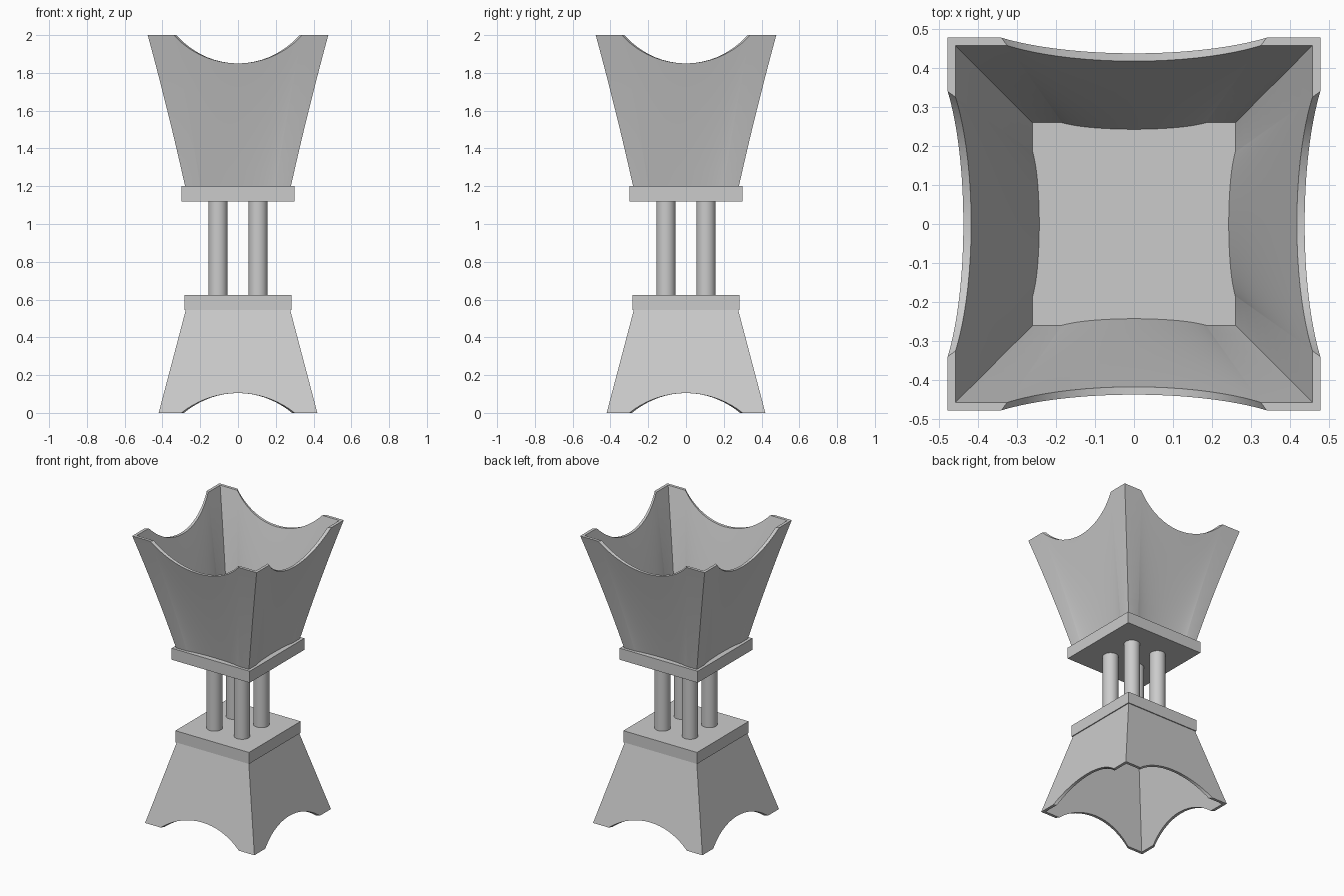
import bpy, bmesh, math

if "Cube" in bpy.data.objects:
    bpy.data.objects.remove(bpy.data.objects["Cube"])


def add_object(name, bm):
    bmesh.ops.recalc_face_normals(bm, faces=bm.faces)
    mesh = bpy.data.meshes.new(name)
    bm.to_mesh(mesh)
    bm.free()
    obj = bpy.data.objects.new(name, mesh)
    bpy.context.collection.objects.link(obj)
    bpy.context.view_layer.objects.active = obj
    obj.select_set(True)
    bpy.ops.object.shade_smooth_by_angle(angle=math.radians(20))
    obj.select_set(False)
    return obj


def slab(name, half, z0, z1):
    bm = bmesh.new()
    bmesh.ops.create_cube(bm, size=1)
    bmesh.ops.scale(bm, vec=(2 * half, 2 * half, z1 - z0), verts=bm.verts)
    bmesh.ops.translate(bm, vec=(0, 0, (z0 + z1) / 2), verts=bm.verts)
    return add_object(name, bm)


def column(name, x, y, z0, z1, radius):
    bm = bmesh.new()
    bmesh.ops.create_cone(bm, cap_ends=True, segments=32, radius1=radius,
                          radius2=radius, depth=z1 - z0)
    bmesh.ops.translate(bm, vec=(x, y, (z0 + z1) / 2), verts=bm.verts)
    return add_object(name, bm)


def scalloped_shell(name, z_near, z_far, h_near, h_far, chord, sag,
                    bend=0.0, dip=0.0, wall=0.02, steps=24, rows=8):
    """Hollow square flared tube; its far rim is cut by an arc on each side."""
    radius = (chord ** 2 + sag ** 2) / (2 * sag)
    direction = 1 if z_far > z_near else -1

    def half(z):
        s = (z - z_near) / (z_far - z_near)
        return h_near + (h_far - h_near) * s - bend * 4 * s * (1 - s)

    # one side of the rim: (position as fraction of half width, rim height, arch weight)
    side = [(-1, z_far, 0)]
    for i in range(steps + 1):
        x = -chord * math.cos(math.pi * i / steps)
        depth = math.sqrt(radius ** 2 - x ** 2) - (radius - sag)
        z = z_far - direction * depth
        side.append((x / half(z), z, depth / sag))

    bm = bmesh.new()

    def ring(t, offset):
        verts = []
        for k in range(4):
            c, s = round(math.cos(k * math.pi / 2)), round(math.sin(k * math.pi / 2))
            for u, z_rim, weight in side:
                z = z_near + (z_rim - z_near) * t
                h = half(z) - offset
                x, y = u * h, -(h - dip * weight * (1 - t))
                verts.append(bm.verts.new((c * x - s * y, s * x + c * y, z)))
        return verts

    loops = [ring(i / rows, 0) for i in range(rows + 1)]
    loops += [ring(i / rows, wall) for i in reversed(range(rows + 1))]
    for j, a in enumerate(loops):
        b = loops[(j + 1) % len(loops)]
        n = len(a)
        for i in range(n):
            bm.faces.new((a[i], a[(i + 1) % n], b[(i + 1) % n], b[i]))
    return add_object(name, bm)


# Flared foot with arched openings
scalloped_shell("foot", 0.55, 0.0, 0.275, 0.42, 0.30, 0.105)
slab("foot_plate", 0.283, 0.545, 0.625)

# Four supporting columns
for ix, sx in (("left", -1), ("right", 1)):
    for iy, sy in (("front", -1), ("back", 1)):
        column(f"column_{iy}_{ix}", sx * 0.106, sy * 0.106, 0.62, 1.125, 0.051)

# Bowl plate and scalloped open bowl
slab("bowl_plate", 0.30, 1.12, 1.20)
scalloped_shell("bowl", 1.20, 2.0, 0.28, 0.478, 0.34, 0.15, bend=0.005, dip=0.017)
